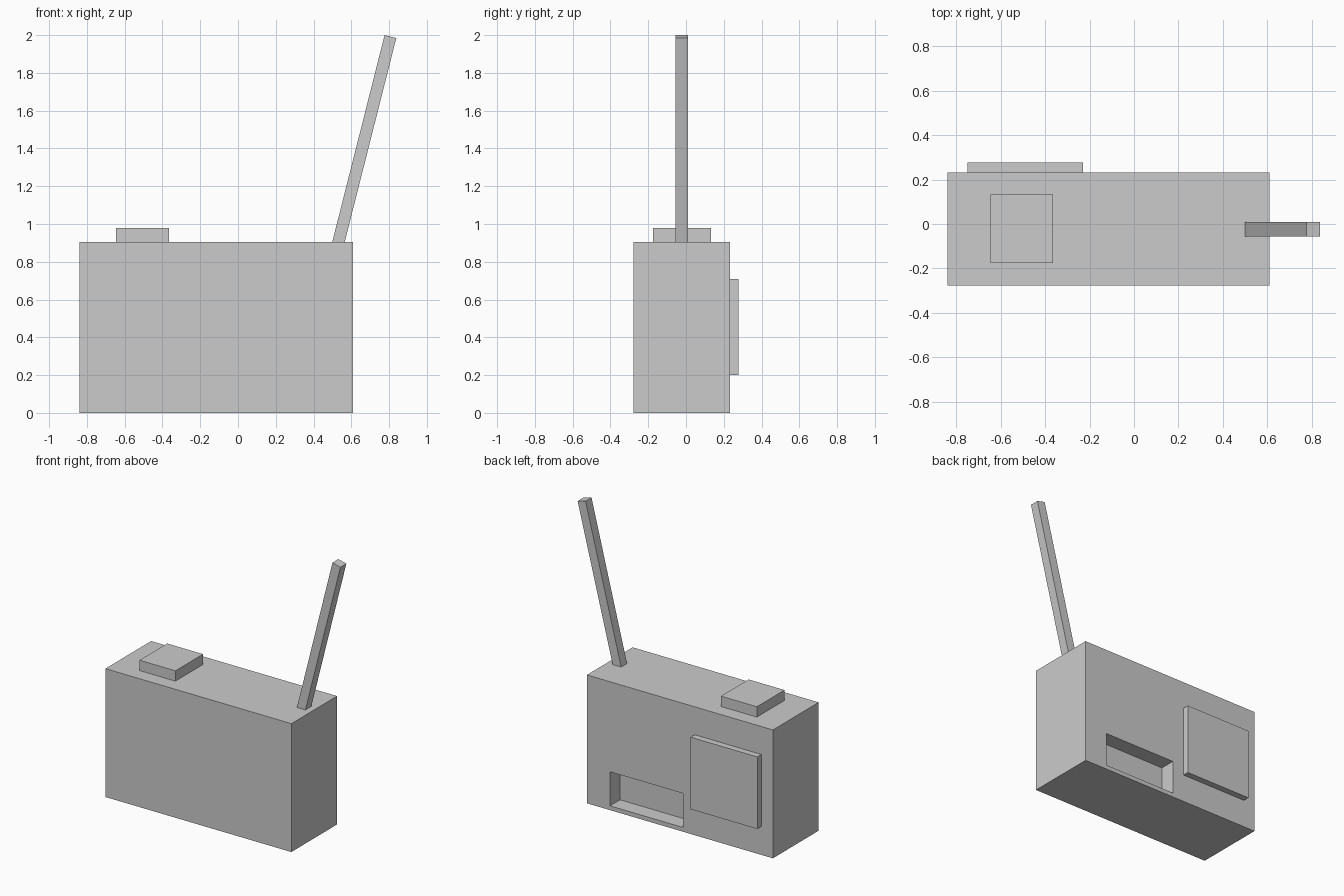
import bpy
import math
from mathutils import Vector

if "Cube" in bpy.data.objects:
    bpy.data.objects.remove(bpy.data.objects["Cube"], do_unlink=True)

# Single plain grey material
grey = bpy.data.materials.new("plain_grey")
grey.use_nodes = True
colour = (0.6, 0.6, 0.6, 1)
grey.diffuse_color = colour
grey.node_tree.nodes["Principled BSDF"].inputs["Base Color"].default_value = colour


def box(name, low, high):
    """Axis-aligned box between two corners."""
    low, high = Vector(low), Vector(high)
    bpy.ops.mesh.primitive_cube_add(size=1, location=(low + high) / 2)
    obj = bpy.context.object
    obj.name = name
    obj.scale = high - low
    bpy.ops.object.transform_apply(location=False, rotation=False, scale=True)
    obj.data.materials.append(grey)
    return obj


# Main case with a recess cut into its back
case = box("case", (-0.84, -0.277, 0), (0.61, 0.232, 0.905))
cutter = box("recess_cutter", (-0.14, 0.12, 0.03), (0.43, 0.4, 0.27))
cutter.hide_render = True
cutter.hide_set(True)
cut = case.modifiers.new("recess", "BOOLEAN")
cut.operation = "DIFFERENCE"
cut.solver = "EXACT"
cut.object = cutter
bpy.context.view_layer.objects.active = case
bpy.ops.object.modifier_apply(modifier=cut.name)
bpy.data.objects.remove(cutter, do_unlink=True)

# Button on top and raised panel on the back
box("top_button", (-0.645, -0.176, 0.905), (-0.365, 0.132, 0.978))
box("back_panel", (-0.75, 0.232, 0.2), (-0.23, 0.277, 0.708))

# Square antenna leaning to the left, its foot sunk into the case
base, tip = Vector((0.532, -0.023, 0.905)), Vector((0.807, -0.023, 1.992))
lean = (tip - base).normalized()
foot = base - lean * 0.02
length = (tip - foot).length
antenna = box("antenna", (-0.032, -0.033, 0), (0.032, 0.033, length))
antenna.location = (foot + tip) / 2
antenna.rotation_euler.y = math.atan2(lean.x, lean.z)
